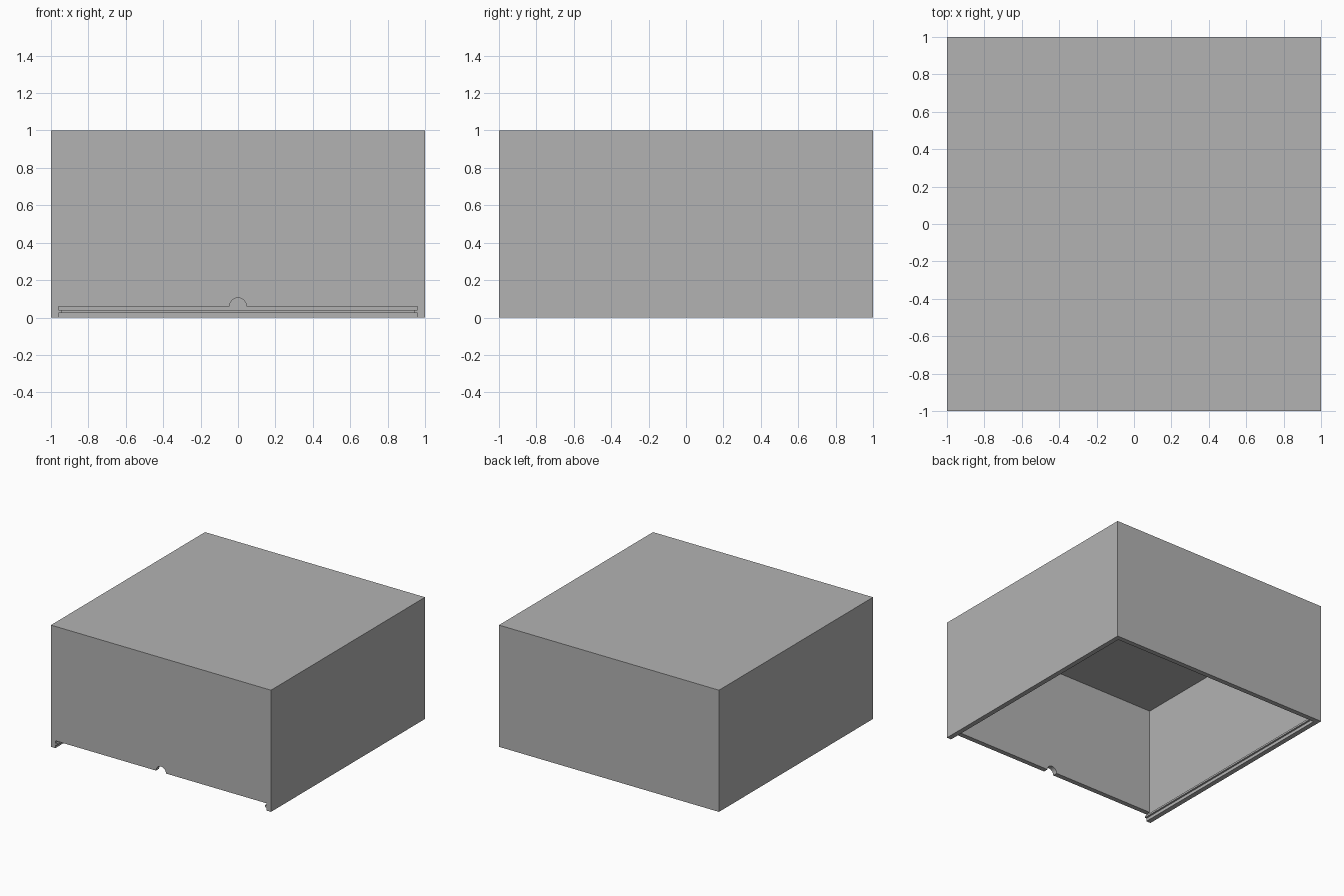
import bpy, bmesh, math
from mathutils import Matrix

default = bpy.data.objects.get("Cube")
if default:
    bpy.data.objects.remove(default, do_unlink=True)

# Main sizes
OUTER, INNER, RAIL = 1.0, 0.96, 0.945
HEIGHT, CEILING, SLOT_TOP = 1.0, 0.94, 0.06

grey = bpy.data.materials.new("plain_grey")
grey.use_nodes = True
colour = (0.45, 0.45, 0.45, 1)
grey.diffuse_color = colour
grey.node_tree.nodes["Principled BSDF"].inputs["Base Color"].default_value = colour


def add_object(name, bm):
    bmesh.ops.recalc_face_normals(bm, faces=bm.faces)
    mesh = bpy.data.meshes.new(name)
    bm.to_mesh(mesh)
    bm.free()
    mesh.materials.append(grey)
    obj = bpy.data.objects.new(name, mesh)
    bpy.context.collection.objects.link(obj)
    return obj


def box(name, low, high):
    bm = bmesh.new()
    bmesh.ops.create_cube(bm, size=1)
    for v in bm.verts:
        v.co = [h if c > 0 else l for c, l, h in zip(v.co, low, high)]
    return add_object(name, bm)


def cut(target, cutter):
    mod = target.modifiers.new(cutter.name, 'BOOLEAN')
    mod.operation = 'DIFFERENCE'
    mod.solver = 'EXACT'
    mod.object = cutter
    cutter.hide_render = True
    bpy.context.view_layer.objects.active = target
    bpy.ops.object.modifier_apply(modifier=mod.name)
    bpy.data.objects.remove(cutter, do_unlink=True)


# Hollow box, open below
shell = box("box_shell", (-OUTER, -OUTER, 0), (OUTER, OUTER, HEIGHT))
cut(shell, box("cavity_cutter", (-INNER, -INNER, -0.1), (INNER, INNER, CEILING)))

# Lid slot through the front wall
cut(shell, box("slot_cutter", (-INNER, -1.1, -0.1), (INNER, -0.9, SLOT_TOP)))

# Round finger notch above the slot
bm = bmesh.new()
bmesh.ops.create_cone(bm, cap_ends=True, segments=48, radius1=0.045, radius2=0.045, depth=0.2,
                      matrix=Matrix.Translation((0, -OUTER, SLOT_TOP))
                      @ Matrix.Rotation(math.pi / 2, 4, 'X'))
cut(shell, add_object("notch_cutter", bm))

# Lid rail running round both sides and the back
half = [(INNER, -OUTER), (INNER, INNER)]
inner_half = [(RAIL, RAIL), (RAIL, -OUTER)]
outline = half + [(-x, y) for x, y in reversed(half)]
outline += [(-x, y) for x, y in reversed(inner_half)] + inner_half
bm = bmesh.new()
face = bm.faces.new([bm.verts.new((x, y, 0.025)) for x, y in outline])
raised = bmesh.ops.extrude_face_region(bm, geom=[face])["geom"]
bmesh.ops.translate(bm, vec=(0, 0, 0.015),
                    verts=[g for g in raised if isinstance(g, bmesh.types.BMVert)])
add_object("lid_rail", bm)
